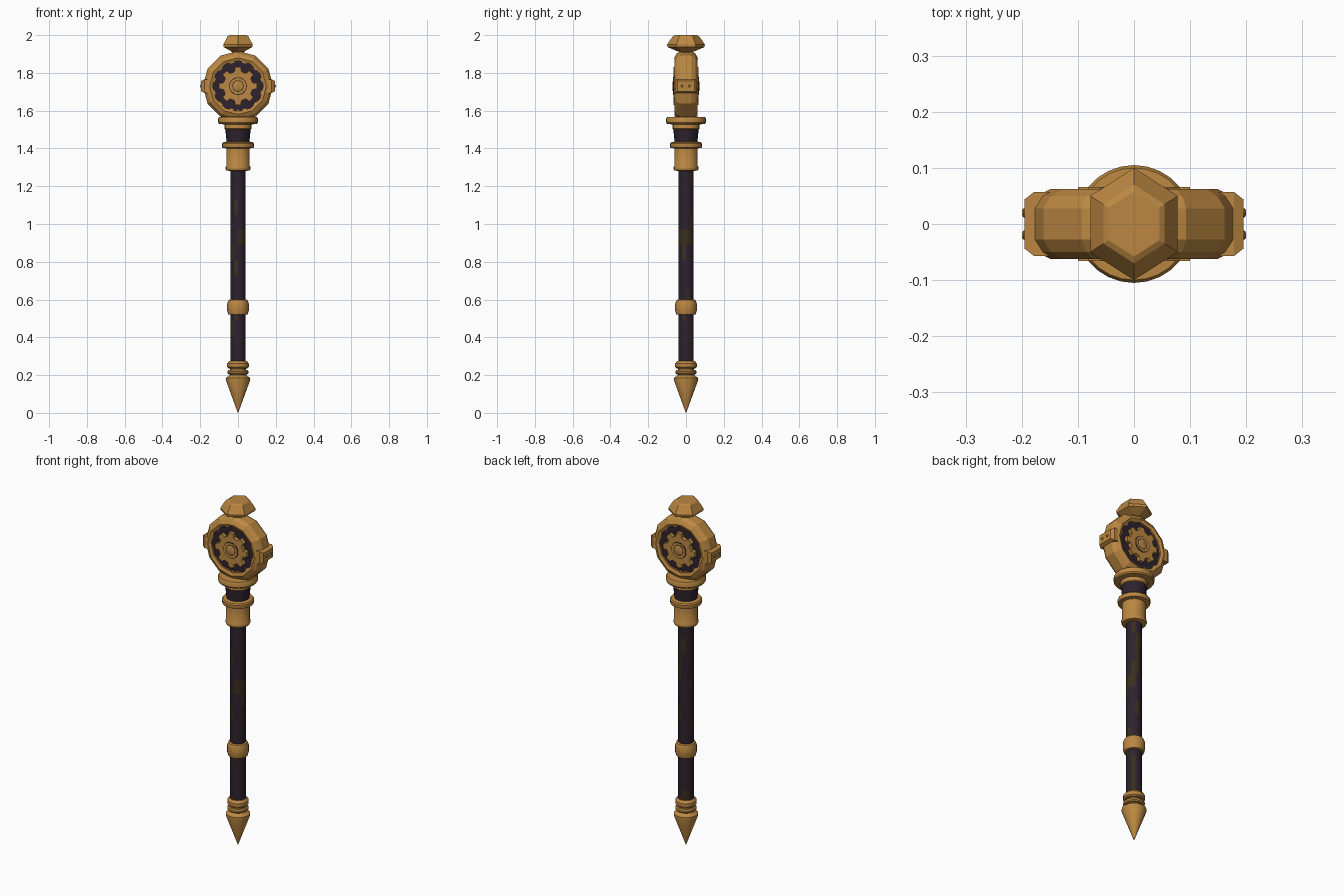
import bpy, bmesh, math, random
from mathutils import Matrix

if "Cube" in bpy.data.objects:
    bpy.data.objects.remove(bpy.data.objects["Cube"])

random.seed(4)


def material(name, rgb):
    m = bpy.data.materials.new(name)
    m.diffuse_color = (*rgb, 1)
    m.use_nodes = True
    m.node_tree.nodes["Principled BSDF"].inputs["Base Color"].default_value = m.diffuse_color
    return m


GOLD = material("aged gold", (0.50, 0.245, 0.055))
DARK = material("dark purple", (0.026, 0.016, 0.027))
BROWN = material("tarnished brown", (0.042, 0.027, 0.013))
HEAD_Z = 1.73
# Turns a z-axis part so it faces front and back at the head centre
FACING = Matrix.Translation((0, 0, HEAD_Z)) @ Matrix.Rotation(math.pi / 2, 4, 'X')


def finish(name, bm, mats, matrix=None, smooth=True):
    bmesh.ops.recalc_face_normals(bm, faces=bm.faces)
    if matrix is not None:
        bm.transform(matrix)
    me = bpy.data.meshes.new(name)
    bm.to_mesh(me)
    bm.free()
    for m in mats:
        me.materials.append(m)
    if smooth:
        me.shade_smooth()
        me.set_sharp_from_angle(angle=math.radians(35))
    ob = bpy.data.objects.new(name, me)
    bpy.context.collection.objects.link(ob)
    return ob


def lathe_mesh(profile, n, closed=False, turn=0.0):
    """Revolve (radius, height) points around z; closed makes a hollow ring."""
    bm = bmesh.new()
    rings = []
    for r, z in profile:
        rings.append([bm.verts.new((r * math.cos(turn + math.tau * i / n),
                                    r * math.sin(turn + math.tau * i / n), z))
                      for i in range(n)])
    pairs = list(zip(rings, rings[1:]))
    if closed:
        pairs.append((rings[-1], rings[0]))
    else:
        bm.faces.new(rings[0])
        bm.faces.new(rings[-1])
    for a, b in pairs:
        for i in range(n):
            j = (i + 1) % n
            bm.faces.new((a[i], a[j], b[j], b[i]))
    return bm


def lathe(name, profile, mat, n=20, matrix=None, smooth=True, closed=False, turn=0.0):
    return finish(name, lathe_mesh(profile, n, closed, turn), [mat], matrix, smooth)


# Spike and collars at the foot
lathe("foot_spike", [(0.001, 0), (0.065, 0.175), (0.064, 0.185), (0.04, 0.202)], GOLD, 16)
lathe("foot_neck", [(0.042, 0.195), (0.042, 0.25)], GOLD, 16)
lathe("foot_lower_collar", [(0.05, 0.204), (0.056, 0.21), (0.056, 0.22), (0.05, 0.226)], GOLD, 16)
lathe("foot_upper_collar", [(0.05, 0.236), (0.057, 0.242), (0.057, 0.262), (0.046, 0.275)], GOLD, 16)

# Dark shaft with some tarnished patches
shaft = lathe_mesh([(0.041, 0.25 + 0.08 * i) for i in range(14)], 12)
for f in shaft.faces:
    if len(f.verts) == 4 and random.random() < 0.17:
        f.material_index = 1
finish("shaft", shaft, [DARK, BROWN])

# Grip ring
lathe("grip_ring", [(0.041, 0.52), (0.052, 0.522), (0.057, 0.54), (0.057, 0.58),
                    (0.05, 0.597), (0.041, 0.6)], GOLD)

# Socket, flanges and dark neck under the head
lathe("socket", [(0.042, 1.28), (0.062, 1.284), (0.066, 1.292), (0.066, 1.302),
                 (0.062, 1.308), (0.062, 1.405)], GOLD)
lathe("lower_flange", [(0.062, 1.40), (0.083, 1.404), (0.085, 1.41), (0.085, 1.425),
                       (0.08, 1.432), (0.06, 1.436)], GOLD)
lathe("dark_neck", [(0.06, 1.43), (0.067, 1.50), (0.064, 1.53)], DARK)
lathe("neck_cap", [(0.066, 1.50), (0.071, 1.505), (0.071, 1.528), (0.068, 1.535)], GOLD)
lathe("upper_flange", [(0.07, 1.527), (0.1, 1.53), (0.105, 1.537), (0.105, 1.558),
                       (0.1, 1.566), (0.06, 1.568)], GOLD, 28)
lathe("head_seat", [(0.06, 1.56), (0.045, 1.61)], GOLD, 8)

# Faceted head ring
lathe("head_ring", [(0.134, -0.055), (0.15, -0.062), (0.172, -0.05), (0.186, -0.028),
                    (0.186, 0.028), (0.172, 0.05), (0.15, 0.062), (0.134, 0.055)],
      GOLD, 12, FACING, smooth=False, closed=True)
lathe("dark_disc", [(0.14, -0.045), (0.14, 0.045)], DARK, 24, FACING)

# Small notches around the inside of the ring
bm = bmesh.new()
for i in range(12):
    a = math.tau * (i + 0.5) / 12
    bmesh.ops.create_cube(bm, size=1, matrix=Matrix.Rotation(a, 4, 'Z')
                          @ Matrix.Translation((0.132, 0, 0))
                          @ Matrix.Diagonal((0.014, 0.022, 0.1, 1)))
finish("ring_notches", bm, [GOLD], FACING, smooth=False)

# Gear showing on both faces of the head
bm = bmesh.new()
outline = []
for i in range(8):
    for r, off in ((0.079, -0.23), (0.101, -0.15), (0.101, 0.15), (0.079, 0.23)):
        a = math.tau * i / 8 + off
        outline.append(bm.verts.new((r * math.cos(a), r * math.sin(a), -0.066)))
base = bm.faces.new(outline)
top = bmesh.ops.extrude_face_region(bm, geom=[base])["geom"]
bmesh.ops.translate(bm, vec=(0, 0, 0.132),
                    verts=[v for v in top if isinstance(v, bmesh.types.BMVert)])
finish("gear", bm, [GOLD], FACING, smooth=False)
lathe("gear_groove", [(0.047, -0.0675), (0.047, 0.0675)], DARK, 20, FACING)
lathe("gear_inner_plate", [(0.043, -0.069), (0.043, 0.069)], GOLD, 20, FACING)
lathe("hub_groove", [(0.031, -0.0695), (0.031, 0.0695)], BROWN, 16, FACING)
lathe("hub", [(0.022, -0.072), (0.028, -0.069), (0.028, 0.069), (0.022, 0.072)], GOLD, 16, FACING)

# Side lugs, each with two studs
for side, label in ((1, "right"), (-1, "left")):
    out = Matrix.Translation((0, 0, HEAD_Z)) @ Matrix.Rotation(side * math.pi / 2, 4, 'Y')
    lathe(label + "_lug", [(0.06, 0.15), (0.06, 0.178), (0.046, 0.195)], GOLD, 4,
          out @ Matrix.Diagonal((0.85, 1.35, 1, 1)), False, turn=math.pi / 4)
    for y in (-0.02, 0.02):
        lathe(label + "_stud", [(0.008, 0.19), (0.008, 0.197), (0.004, 0.2)], GOLD, 8,
              out @ Matrix.Translation((0, y, 0)))

# Hexagonal finial on a flared neck
squash = Matrix.Diagonal((0.9, 1, 1, 1))
lathe("finial_neck", [(0.065, 1.875), (0.055, 1.892), (0.036, 1.908), (0.04, 1.92)],
      GOLD, 8, squash, False)
lathe("finial", [(0.04, 1.912), (0.098, 1.937), (0.1, 1.95), (0.07, 1.994), (0.058, 2.0)],
      GOLD, 6, squash, False, turn=math.pi / 2)
